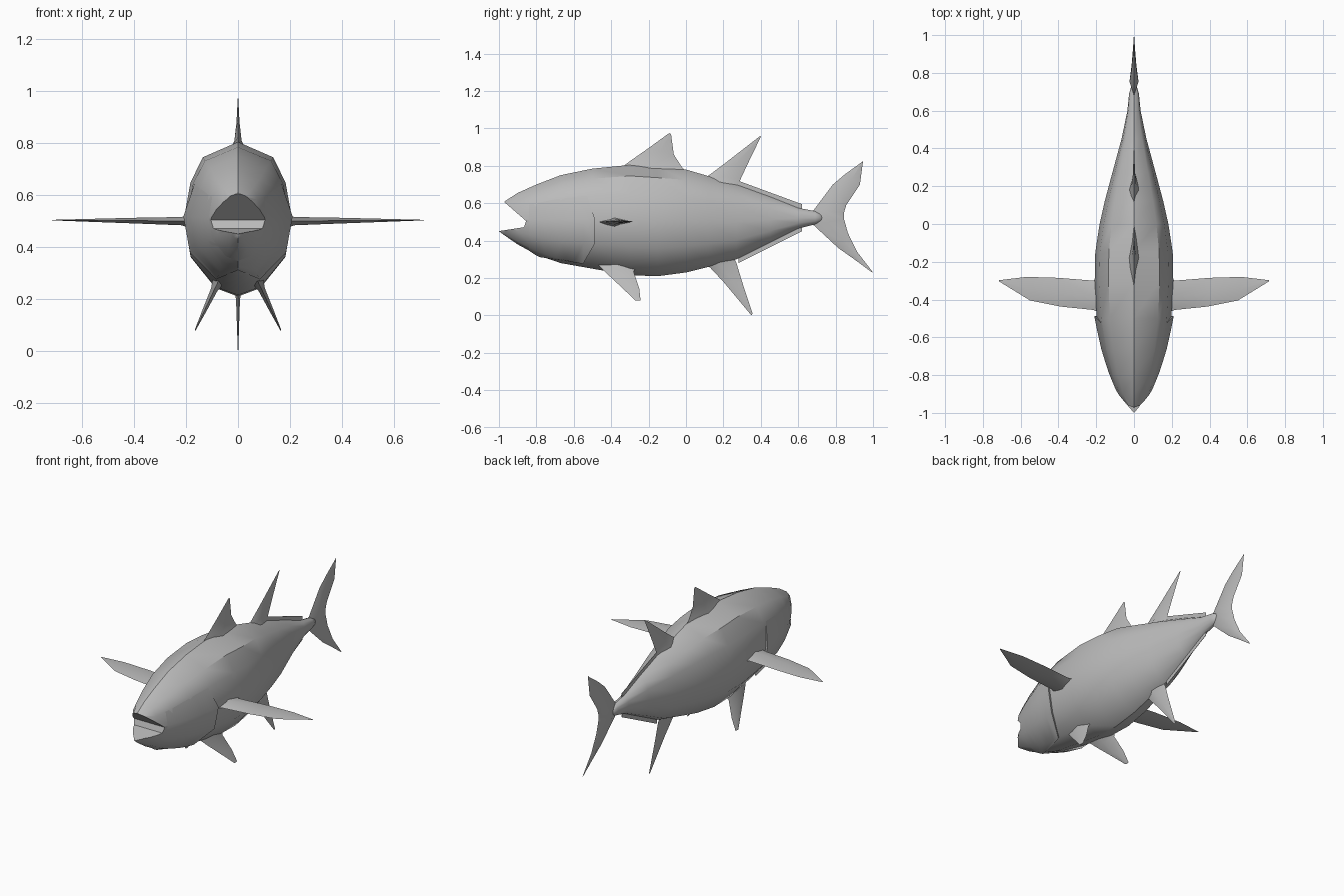
import bpy, bmesh, math
from mathutils import Vector

cube = bpy.data.objects.get("Cube")
if cube:
    bpy.data.objects.remove(cube, do_unlink=True)

grey = bpy.data.materials.new("plain grey")
grey.use_nodes = True
grey.diffuse_color = (0.5, 0.5, 0.5, 1)
grey.node_tree.nodes["Principled BSDF"].inputs["Base Color"].default_value = (0.5, 0.5, 0.5, 1)


def make(name, verts, faces, angle=40):
    mesh = bpy.data.meshes.new(name)
    mesh.from_pydata([tuple(v) for v in verts], [], faces)
    bm = bmesh.new()
    bm.from_mesh(mesh)
    bmesh.ops.recalc_face_normals(bm, faces=bm.faces)
    bm.to_mesh(mesh)
    bm.free()
    mesh.materials.append(grey)
    obj = bpy.data.objects.new(name, mesh)
    bpy.context.collection.objects.link(obj)
    smooth(obj, angle)
    return obj


def smooth(obj, angle):
    bpy.ops.object.select_all(action='DESELECT')
    obj.select_set(True)
    bpy.context.view_layer.objects.active = obj
    bpy.ops.object.shade_smooth_by_angle(angle=math.radians(angle))


def bridge(rings, n):
    """Quads between neighbouring closed rings of n points."""
    return [(r * n + k, r * n + (k + 1) % n, (r + 1) * n + (k + 1) % n, (r + 1) * n + k)
            for r in range(rings - 1) for k in range(n)]


# Body stations: y, half width, top z, bottom z
STATIONS = [
    (-0.97, 0.04, 0.61, 0.428), (-0.9, 0.088, 0.655, 0.38), (-0.8, 0.128, 0.70, 0.325),
    (-0.67, 0.165, 0.75, 0.28), (-0.5, 0.197, 0.785, 0.25), (-0.3, 0.208, 0.805, 0.215),
    (-0.15, 0.205, 0.795, 0.21), (0.0, 0.182, 0.78, 0.23), (0.12, 0.155, 0.745, 0.26),
    (0.27, 0.115, 0.70, 0.30), (0.45, 0.066, 0.635, 0.39), (0.6, 0.035, 0.575, 0.465),
    (0.69, 0.026, 0.558, 0.487)]
# Half section from back to belly, as fractions of width and height
SECTION = [(0, 1), (0.65, 0.8), (0.88, 0.47), (1, 0), (0.88, -0.49), (0.42, -0.89), (0, -1)]
FULL = SECTION + [(-x, z) for x, z in SECTION[-2:0:-1]]


def on_body(y, point, grow=0.0):
    for a, b in zip(STATIONS, STATIONS[1:]):
        if y <= b[0]:
            break
    t = (y - a[0]) / (b[0] - a[0])
    w, top, low = (a[i] + (b[i] - a[i]) * t for i in (1, 2, 3))
    mid, half = (top + low) / 2, (top - low) / 2
    return Vector((point[0] * (w + grow), y, mid + point[1] * (half + grow)))


verts = [on_body(s[0], p) for s in STATIONS for p in FULL]
n, rings = len(FULL), len(STATIONS)
faces = bridge(rings, n)
verts += [Vector((0, -1.0, 0.45)), Vector((0, 0.78, 0.522))]
for k in range(n):
    faces.append((k, (k + 1) % n, rings * n))
    faces.append(((rings - 1) * n + k, (rings - 1) * n + (k + 1) % n, rings * n + 1))
body = make("body", verts, faces)

# Open mouth cut as a wedge across the snout
wedge = [(-0.97, 0.605), (-0.855, 0.505), (-0.866, 0.472), (-1.0, 0.451), (-1.1, 0.45), (-1.1, 0.71)]
m = len(wedge)
cutter = make("mouth_cutter", [(x, y, z) for x in (-0.3, 0.3) for y, z in wedge],
              bridge(2, m) + [tuple(range(m)), tuple(range(m, 2 * m))])
cutter.hide_render = True
cut = body.modifiers.new("mouth", 'BOOLEAN')
cut.operation, cut.solver, cut.object = 'DIFFERENCE', 'EXACT', cutter
bpy.context.view_layer.objects.active = body
bpy.ops.object.modifier_apply(modifier="mouth")
bpy.data.objects.remove(cutter, do_unlink=True)
smooth(body, 40)

# Gill covers: thin shells lifting off the head, with a curved rear edge
EDGE = [-0.53, -0.487, -0.49, -0.55, -0.78]
LIFT = [0.0, 0.012, 0.012, 0.012, 0.006]
for side, sx in (("left", 1), ("right", -1)):
    verts, steps, cols = [], 6, len(EDGE)
    for r in range(steps + 1):
        t = r / steps
        for k in range(cols):
            y = -0.84 + (EDGE[k] + 0.84) * t
            verts.append(on_body(y, SECTION[k + 2], LIFT[k] * t + 0.0005))
    verts += [on_body(EDGE[k] - 0.004, SECTION[k + 2], -0.004) for k in range(cols)]
    faces = [(r * cols + k, r * cols + k + 1, (r + 1) * cols + k + 1, (r + 1) * cols + k)
             for r in range(steps + 1) for k in range(cols - 1)]
    make(side + "_gill_cover", [(v.x * sx, v.y, v.z) for v in verts], faces)


def fin(name, chords, axis):
    """Blade with a diamond section; each chord is front point, rear point, half thickness."""
    verts = []
    for front, rear, thick in chords:
        f, b, a = Vector(front), Vector(rear), Vector(axis).normalized() * thick
        mid = f.lerp(b, 0.45)
        verts += [f, mid + a, b, mid - a]
    last = 4 * (len(chords) - 1)
    ends = [(0, 1, 2, 3), tuple(range(last, last + 4))]
    make(name, verts, bridge(len(chords), 4) + ends, 60)


def centre_fin(name, chords):
    fin(name, [((0, *f), (0, *b), t) for f, b, t in chords], (1, 0, 0))


centre_fin("first_dorsal_fin", [
    ((-0.36, 0.78), (0.03, 0.75), 0.035), ((-0.3, 0.825), (-0.02, 0.79), 0.014),
    ((-0.2, 0.895), (-0.065, 0.86), 0.006), ((-0.09, 0.975), (-0.08, 0.97), 0.001)])
centre_fin("second_dorsal_fin", [
    ((0.08, 0.72), (0.28, 0.68), 0.03), ((0.13, 0.755), (0.29, 0.725), 0.013),
    ((0.21, 0.815), (0.325, 0.80), 0.006), ((0.397, 0.96), (0.4, 0.955), 0.001)])
centre_fin("anal_fin", [
    ((0.08, 0.29), (0.25, 0.32), 0.03), ((0.13, 0.255), (0.27, 0.28), 0.013),
    ((0.2, 0.18), (0.3, 0.18), 0.007), ((0.35, 0.0), (0.356, 0.01), 0.001)])
centre_fin("tail_fin", [
    ((0.943, 0.822), (0.947, 0.828), 0.001), ((0.85, 0.755), (0.93, 0.70), 0.007),
    ((0.785, 0.70), (0.857, 0.59), 0.013), ((0.68, 0.56), (0.845, 0.55), 0.024),
    ((0.68, 0.485), (0.845, 0.515), 0.024), ((0.815, 0.36), (0.866, 0.44), 0.013),
    ((0.9, 0.30), (0.915, 0.34), 0.007), ((0.992, 0.232), (1.0, 0.23), 0.001)])

# Thin finlet strips above and below the tail stem
for name, outline in (
        ("upper_finlet_strip", [(0.28, 0.72), (0.62, 0.595), (0.62, 0.54), (0.28, 0.67)]),
        ("lower_finlet_strip", [(0.28, 0.28), (0.62, 0.45), (0.62, 0.5), (0.28, 0.33)])):
    make(name, [(x, y, z) for x in (-0.001, 0.001) for y, z in outline],
         bridge(2, 4) + [(0, 1, 2, 3), (4, 5, 6, 7)])

# Paired fins
for side, s in (("left", 1), ("right", -1)):
    fin(side + "_pectoral_fin", [
        ((s * 0.16, -0.48, 0.5), (s * 0.16, -0.25, 0.5), 0.04),
        ((s * 0.215, -0.455, 0.5), (s * 0.215, -0.30, 0.5), 0.016),
        ((s * 0.39, -0.437, 0.502), (s * 0.4, -0.285, 0.502), 0.011),
        ((s * 0.55, -0.405, 0.503), (s * 0.57, -0.28, 0.503), 0.006),
        ((s * 0.714, -0.304, 0.504), (s * 0.716, -0.298, 0.504), 0.001)], (0, 0, 1))

    def pelvic(y, z):
        return (s * (0.085 + (0.25 - z) * 0.47), y, z)
    fin(side + "_pelvic_fin", [
        (pelvic(-0.47, 0.27), pelvic(-0.25, 0.28), 0.025),
        (pelvic(-0.435, 0.235), pelvic(-0.28, 0.235), 0.013),
        (pelvic(-0.36, 0.165), pelvic(-0.25, 0.145), 0.008),
        (pelvic(-0.27, 0.08), pelvic(-0.243, 0.08), 0.002)], (s, 0, 0.47))
